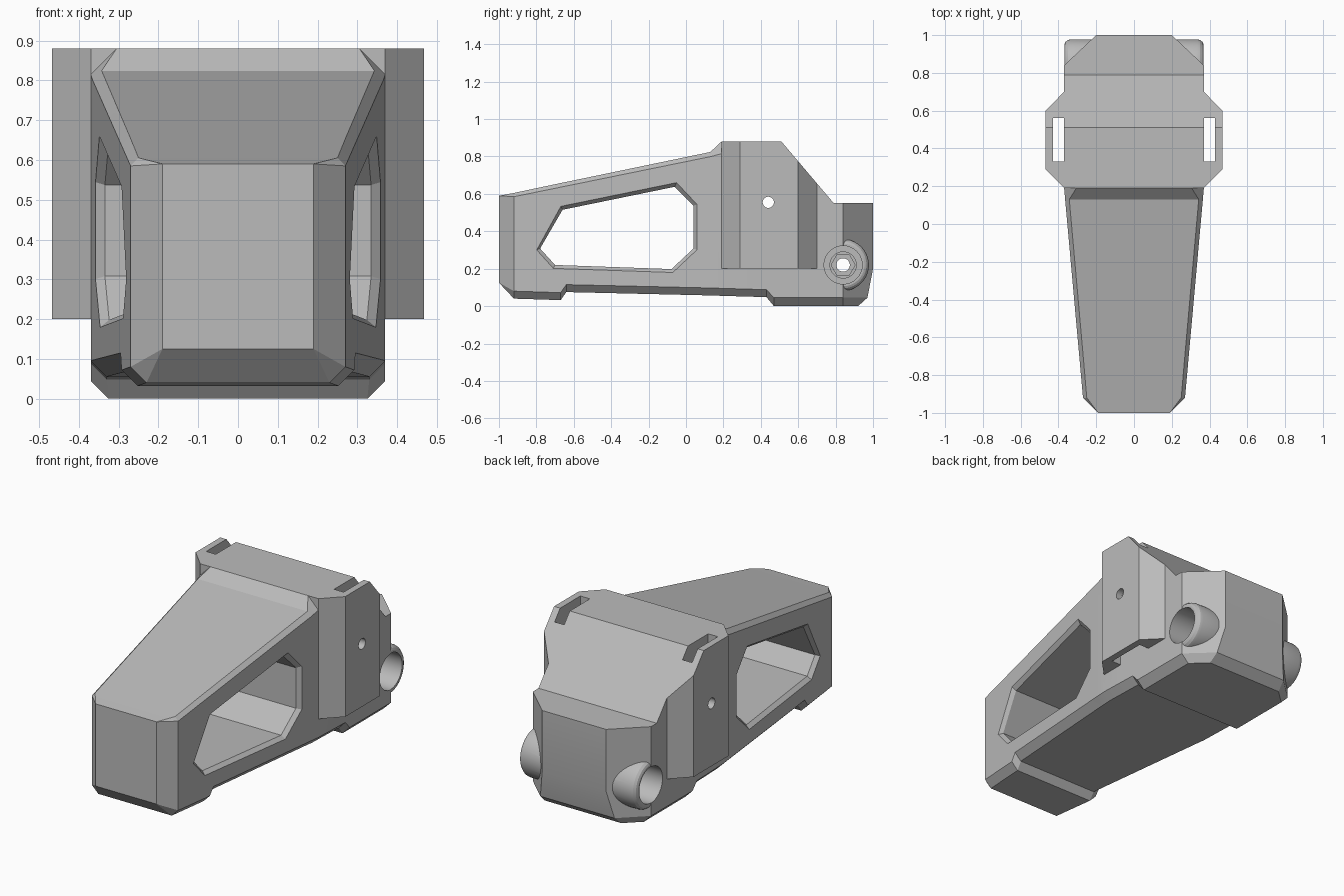
import bpy, bmesh, math
from mathutils import Vector

if "Cube" in bpy.data.objects:
    bpy.data.objects.remove(bpy.data.objects["Cube"], do_unlink=True)

grey = bpy.data.materials.new("plain grey")
grey.use_nodes = True
GREY = (0.5, 0.5, 0.5, 1)
grey.diffuse_color = GREY
grey.node_tree.nodes["Principled BSDF"].inputs["Base Color"].default_value = GREY


def finish(name, bm):
    bmesh.ops.remove_doubles(bm, verts=bm.verts[:], dist=1e-4)
    bmesh.ops.recalc_face_normals(bm, faces=bm.faces[:])
    mesh = bpy.data.meshes.new(name)
    bm.to_mesh(mesh)
    bm.free()
    mesh.materials.append(grey)
    ob = bpy.data.objects.new(name, mesh)
    bpy.context.collection.objects.link(ob)
    return ob


def loft(name, rings):
    """Skin a list of equal-length rings and cap both ends."""
    bm = bmesh.new()
    loops = [[bm.verts.new(p) for p in ring] for ring in rings]
    for a, b in zip(loops, loops[1:]):
        for i in range(len(a)):
            j = (i + 1) % len(a)
            bm.faces.new((a[i], a[j], b[j], b[i]))
    bm.faces.new(loops[0])
    bm.faces.new(loops[-1])
    bmesh.ops.remove_doubles(bm, verts=bm.verts[:], dist=1e-4)
    bmesh.ops.dissolve_degenerate(bm, edges=bm.edges[:], dist=1e-4)
    return finish(name, bm)


def turned(name, y, z, profile, sides=48):
    """Round or polygonal solid along x, from (x, radius) pairs."""
    angles = [2 * math.pi * (i + 0.5) / sides for i in range(sides)]
    return loft(name, [[(x, y + r * math.sin(a), z + r * math.cos(a)) for a in angles]
                       for x, r in profile])


def combine(target, other, operation):
    mod = target.modifiers.new(operation, 'BOOLEAN')
    mod.operation, mod.solver, mod.object = operation, 'EXACT', other
    bpy.context.view_layer.objects.active = target
    bpy.ops.object.modifier_apply(modifier=mod.name)
    bpy.data.objects.remove(other, do_unlink=True)


def half_width(y):
    return 0.27 + (y + 0.92) * 0.1 / 1.11


# Main body: y, half width, bottom, top, bottom chamfer, top chamfer width, height
stations = [
    (-1.0, 0.19, 0.125, 0.59, 0, 0, 0),
    (-0.92, half_width(-0.92), 0.04, 0.605, 0.04, 0.02, 0.02),
    (-0.67, half_width(-0.67), 0.032, 0.658, 0.04, 0.021, 0.022),
    (-0.64, half_width(-0.64), 0.075, 0.664, 0.04, 0.021, 0.022),
    (0.13, half_width(0.13), 0.057, 0.824, 0.04, 0.022, 0.025),
    (0.19, 0.37, 0.055, 0.88, 0.04, 0.065, 0.065),
    (0.43, 0.37, 0.048, 0.88, 0.04, 0, 0),
    (0.47, 0.37, 0, 0.88, 0.045, 0, 0),
    (0.51, 0.37, 0, 0.88, 0.045, 0, 0),
    (0.79, 0.37, 0, 0.55, 0.045, 0, 0),
    (0.84, 0.37, 0, 0.55, 0.045, 0, 0),
    (0.92, 0.285, 0, 0.55, 0.045, 0, 0),
    (0.97, 0.232, 0.045, 0.55, 0, 0, 0),
    (1.0, 0.20, 0.2, 0.55, 0, 0, 0),
]
rings = []
for y, w, zb, zt, cb, cx, cz in stations:
    half = [(w - cb, zb), (w, zb + cb), (w, zt - cz), (w - cx, zt)]
    rings.append([(x, y, z) for x, z in half] + [(-x, y, z) for x, z in reversed(half)])
body = loft("main_body", rings)

# Wide block with side wings, cut by the rear slope
plan = [(0.37, 0.19), (0.468, 0.29), (0.468, 0.60), (0.37, 0.70)]
plan += [(-x, y) for x, y in reversed(plan)]
block = loft("wing_block", [[(x, y, z) for x, y in plan] for z in (0.2, 0.88)])
bm = bmesh.new()
bm.from_mesh(block.data)
cut = bmesh.ops.bisect_plane(bm, geom=bm.verts[:] + bm.edges[:] + bm.faces[:],
                             plane_co=Vector((0, 0.51, 0.88)),
                             plane_no=Vector((0, 0.33, 0.28)), clear_outer=True)
bmesh.ops.holes_fill(bm, edges=[e for e in bm.edges if e.is_boundary])
bmesh.ops.recalc_face_normals(bm, faces=bm.faces[:])
bm.to_mesh(block.data)
bm.free()
combine(body, block, 'UNION')

# Round bosses on the rear corners
BY, BZ = 0.84, 0.22
for s in (1, -1):
    boss = turned("boss", BY, BZ, [(s * 0.15, 0.138), (s * 0.335, 0.138), (s * 0.35, 0.134),
                                   (s * 0.362, 0.125), (s * 0.367, 0.114)])
    combine(body, boss, 'UNION')

# Side window with a chamfered rim
outer = [(-0.8, 0.30), (-0.67, 0.535), (-0.05, 0.662), (0.06, 0.545),
         (0.06, 0.30), (-0.07, 0.178), (-0.71, 0.20)]
inner = [(-0.78, 0.308), (-0.66, 0.515), (-0.06, 0.638), (0.04, 0.537),
         (0.04, 0.308), (-0.078, 0.198), (-0.70, 0.22)]
window = []
for s, order in ((1, (outer, inner)), (-1, (inner, outer))):
    for shape in order:
        shift = 0.002 if shape is outer else -0.022
        window.append([(s * (half_width(y) + shift), y, z) for y, z in shape])
combine(body, loft("window_cutter", window), 'DIFFERENCE')

# Vertical slots through the wings
for s in (1, -1):
    corners = [(0.37, 0.33), (0.43, 0.33), (0.43, 0.56), (0.37, 0.56)]
    slot = loft("slot_cutter", [[(s * x, y, z) for x, y in corners] for z in (0.1, 1.0)])
    combine(body, slot, 'DIFFERENCE')

# Cross pin hole, bolt hole, round counterbores and hexagonal pockets
combine(body, turned("pin_cutter", 0.44, 0.555, [(-0.6, 0.03), (0.6, 0.03)], 32), 'DIFFERENCE')
combine(body, turned("bolt_cutter", BY, BZ, [(-0.6, 0.036), (0.6, 0.036)], 32), 'DIFFERENCE')
for s in (1, -1):
    for start, radius, sides in ((0.22, 0.102, 48), (0.20, 0.07, 48), (0.14, 0.064, 6)):
        bore = turned("bore_cutter", BY, BZ, [(s * start, radius), (s * 0.5, radius)], sides)
        combine(body, bore, 'DIFFERENCE')

# Clean materials and shading
body.data.materials.clear()
body.data.materials.append(grey)
for face in body.data.polygons:
    face.material_index = 0
bpy.ops.object.select_all(action='DESELECT')
body.select_set(True)
bpy.context.view_layer.objects.active = body
bpy.ops.object.shade_smooth_by_angle(angle=math.radians(20))
